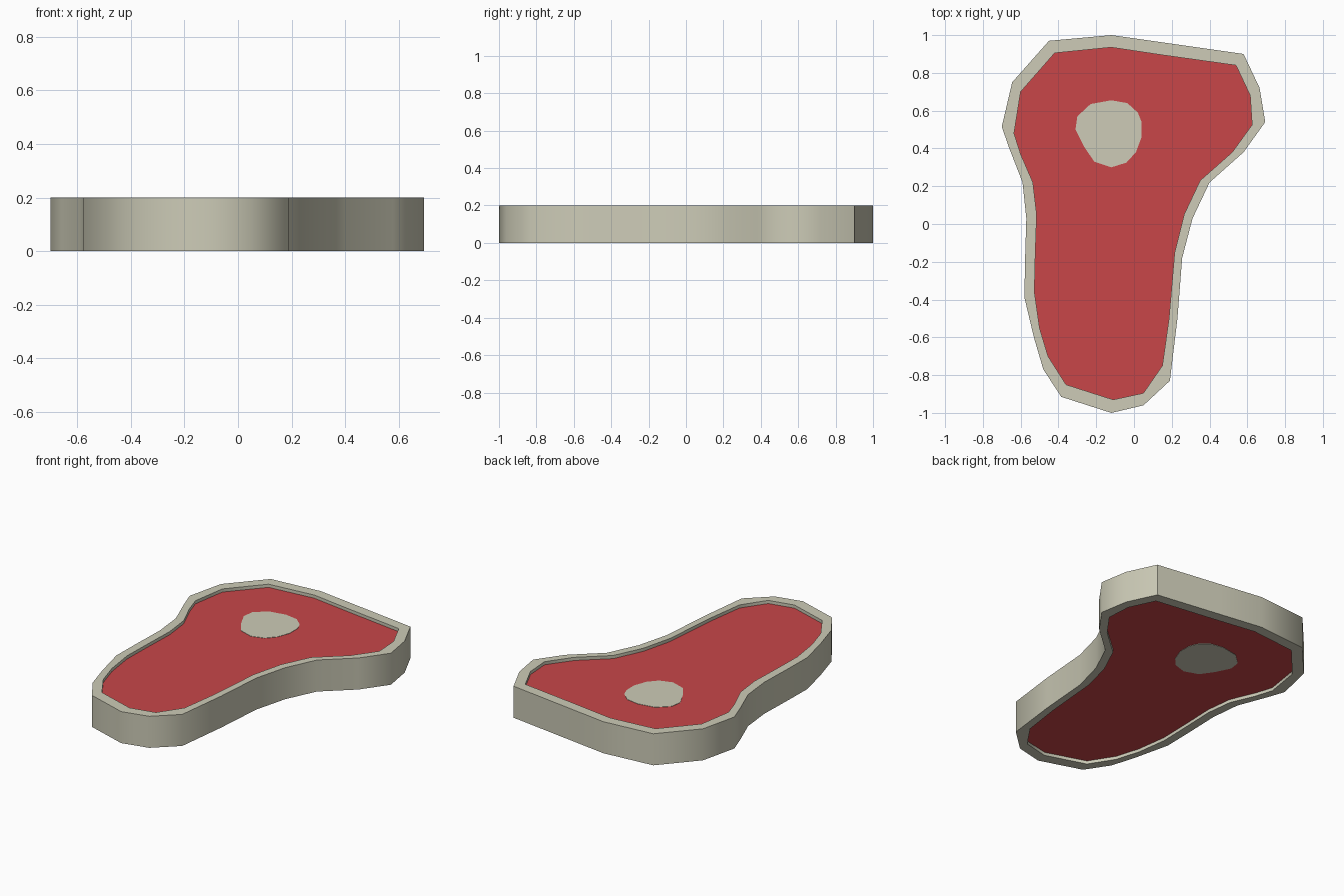
import bpy, bmesh, math

if "Cube" in bpy.data.objects:
    bpy.data.objects.remove(bpy.data.objects["Cube"])

# Each row: outer fat outline point, matching inner (meat) outline point, clockwise
RIM = [
    (-.12, 1.0, -.12, .935), (.16, .96, .16, .893), (.58, .90, .54, .84),
    (.665, .72, .615, .68), (.695, .54, .625, .525), (.58, .38, .52, .38),
    (.40, .22, .35, .23), (.31, .03, .265, .05), (.255, -.18, .215, -.15),
    (.23, -.50, .185, -.50), (.19, -.83, .15, -.75), (.05, -.96, .05, -.895),
    (-.12, -1.0, -.11, -.93), (-.385, -.915, -.36, -.85), (-.48, -.77, -.455, -.70),
    (-.53, -.60, -.50, -.55), (-.58, -.39, -.527, -.36), (-.577, -.20, -.522, -.15),
    (-.57, .03, -.515, .05), (-.59, .22, -.535, .22), (-.66, .40, -.60, .37),
    (-.70, .515, -.635, .48), (-.645, .75, -.60, .70), (-.45, .97, -.42, .905),
]
BONE = [(-.12, .655), (-.035, .64), (.02, .59), (.04, .54), (.04, .46), (.01, .38),
        (-.04, .325), (-.12, .30), (-.21, .33), (-.265, .41), (-.31, .50),
        (-.30, .57), (-.23, .635)]


def material(name, color):
    m = bpy.data.materials.new(name)
    m.diffuse_color = (*color, 1)
    m.use_nodes = True
    m.node_tree.nodes["Principled BSDF"].inputs["Base Color"].default_value = m.diffuse_color
    return m


def finish(name, bm, mat, angle=50):
    bmesh.ops.recalc_face_normals(bm, faces=bm.faces[:])
    me = bpy.data.meshes.new(name)
    bm.to_mesh(me)
    bm.free()
    me.materials.append(mat)
    ob = bpy.data.objects.new(name, me)
    bpy.context.collection.objects.link(ob)
    bpy.ops.object.select_all(action='DESELECT')
    ob.select_set(True)
    bpy.context.view_layer.objects.active = ob
    bpy.ops.object.shade_smooth_by_angle(angle=math.radians(angle))


def loop(bm, pts, z):
    return [bm.verts.new((x, y, z)) for x, y in pts]


def bridge(bm, a, b):
    n = len(a)
    for i in range(n):
        j = (i + 1) % n
        bm.faces.new((a[i], a[j], b[j], b[i]))


def slab(name, pts, z0, z1, mat):
    bm = bmesh.new()
    low, high = loop(bm, pts, z0), loop(bm, pts, z1)
    bm.faces.new(low)
    bm.faces.new(high)
    bridge(bm, low, high)
    finish(name, bm, mat)


fat = material("cream fat", (.61, .60, .475))
red = material("red meat", (.58, .062, .066))
outer = [r[:2] for r in RIM]
inner = [r[2:] for r in RIM]

# Fat rim: closed ring around the cut
bm = bmesh.new()
rings = [loop(bm, outer, 0), loop(bm, outer, .2), loop(bm, inner, .2), loop(bm, inner, 0)]
for k in range(4):
    bridge(bm, rings[k], rings[(k + 1) % 4])
finish("fat_rim", bm, fat)

# Meat, slightly recessed on both sides
slab("meat", inner, .02, .18, red)

# Bone, practically flush with the meat
slab("bone", BONE, .018, .182, fat)
